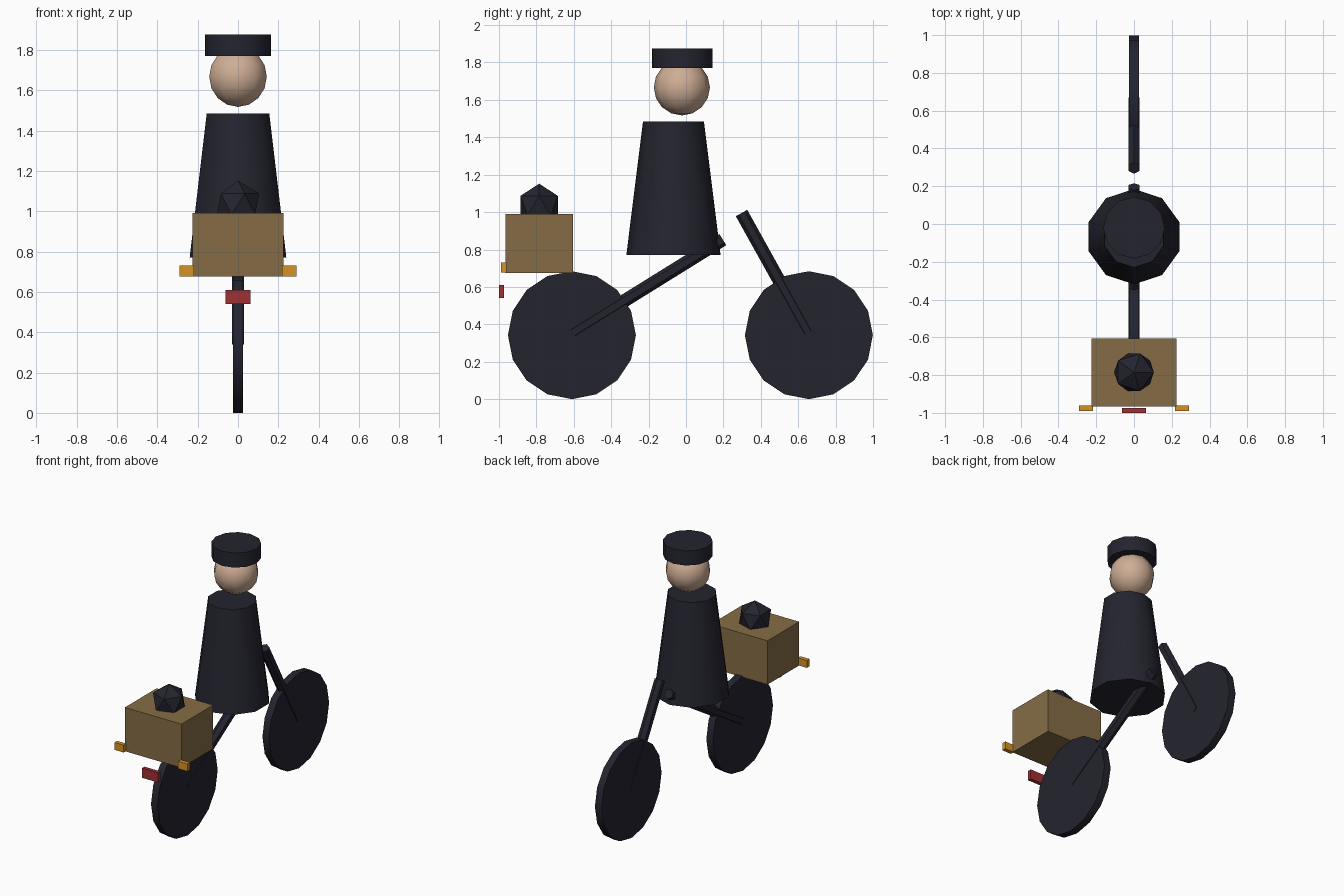
import bpy, bmesh, math
from mathutils import Matrix

if "Cube" in bpy.data.objects:
    bpy.data.objects.remove(bpy.data.objects["Cube"])


def material(name, rgb):
    m = bpy.data.materials.new(name)
    m.diffuse_color = (*rgb, 1)
    m.use_nodes = True
    m.node_tree.nodes["Principled BSDF"].inputs["Base Color"].default_value = m.diffuse_color
    return m


DARK = material("dark navy", (0.0176, 0.0176, 0.0285))
TAN = material("crate tan", (0.235, 0.152, 0.06))
SKIN = material("skin", (0.62, 0.42, 0.30))
ORANGE = material("indicator orange", (0.66, 0.29, 0.02))
RED = material("lamp red", (0.35, 0.03, 0.034))


def finish(name, bm, mat, smooth=None):
    me = bpy.data.meshes.new(name)
    bmesh.ops.recalc_face_normals(bm, faces=bm.faces)
    bm.to_mesh(me)
    bm.free()
    me.materials.append(mat)
    if smooth:
        me.polygons.foreach_set("use_smooth", [True] * len(me.polygons))
        me.set_sharp_from_angle(angle=math.radians(smooth))
    ob = bpy.data.objects.new(name, me)
    bpy.context.collection.objects.link(ob)
    return ob


def cone(name, mat, sides, r1, r2, depth, loc, rot=Matrix(), smooth=40):
    bm = bmesh.new()
    bmesh.ops.create_cone(bm, cap_ends=True, segments=sides, radius1=r1, radius2=r2,
                          depth=depth, matrix=Matrix.Translation(loc) @ rot)
    return finish(name, bm, mat, smooth)


def box(name, mat, x0, x1, y0, y1, z0, z1):
    bm = bmesh.new()
    mid = Matrix.Translation(((x0 + x1) / 2, (y0 + y1) / 2, (z0 + z1) / 2))
    bmesh.ops.create_cube(bm, size=1, matrix=mid @ Matrix.Diagonal((x1 - x0, y1 - y0, z1 - z0, 1)))
    return finish(name, bm, mat)


def tube(name, a, b):
    # six-sided bar between two (y, z) points on the centre plane
    dy, dz = b[0] - a[0], b[1] - a[1]
    rot = Matrix.Rotation(math.atan2(-dy, dz), 4, 'X')
    cone(name, DARK, 6, 0.035, 0.035, math.hypot(dy, dz),
         (0, (a[0] + b[0]) / 2, (a[1] + b[1]) / 2), rot, None)


# Wheels
for name, y in (("wheel_near", -0.61), ("wheel_far", 0.657)):
    cone(name, DARK, 16, 0.342, 0.342, 0.052, (0, y, 0.342), Matrix.Rotation(math.pi / 2, 4, 'Y'))

# Frame bars
tube("frame_bar", (-0.605, 0.355), (0.197, 0.853))
tube("fork_bar", (0.653, 0.355), (0.297, 0.995))

# Rider: coat, head and cap
cone("coat", DARK, 10, 0.252, 0.163, 0.715, (0, -0.067, 1.1275))
bm = bmesh.new()
bmesh.ops.create_uvsphere(bm, u_segments=10, v_segments=8, radius=0.15,
                          matrix=Matrix.Translation((0, -0.022, 1.667)))
finish("head", bm, SKIN, 60)
cone("cap", DARK, 12, 0.163, 0.163, 0.105, (0, -0.02, 1.823))

# Crate with a bundle on top
box("crate", TAN, -0.225, 0.225, -0.965, -0.605, 0.675, 0.99)
bm = bmesh.new()
bmesh.ops.create_icosphere(bm, subdivisions=1, radius=0.117,
                           matrix=Matrix.Translation((0, -0.785, 1.035)))
finish("bundle", bm, DARK)

# Lamps
for name, s in (("indicator_left", -1), ("indicator_right", 1)):
    xs = sorted((s * 0.217, s * 0.29))
    box(name, ORANGE, xs[0], xs[1], -0.99, -0.96, 0.677, 0.73)
box("lamp", RED, -0.063, 0.063, -1.0, -0.973, 0.54, 0.61)
